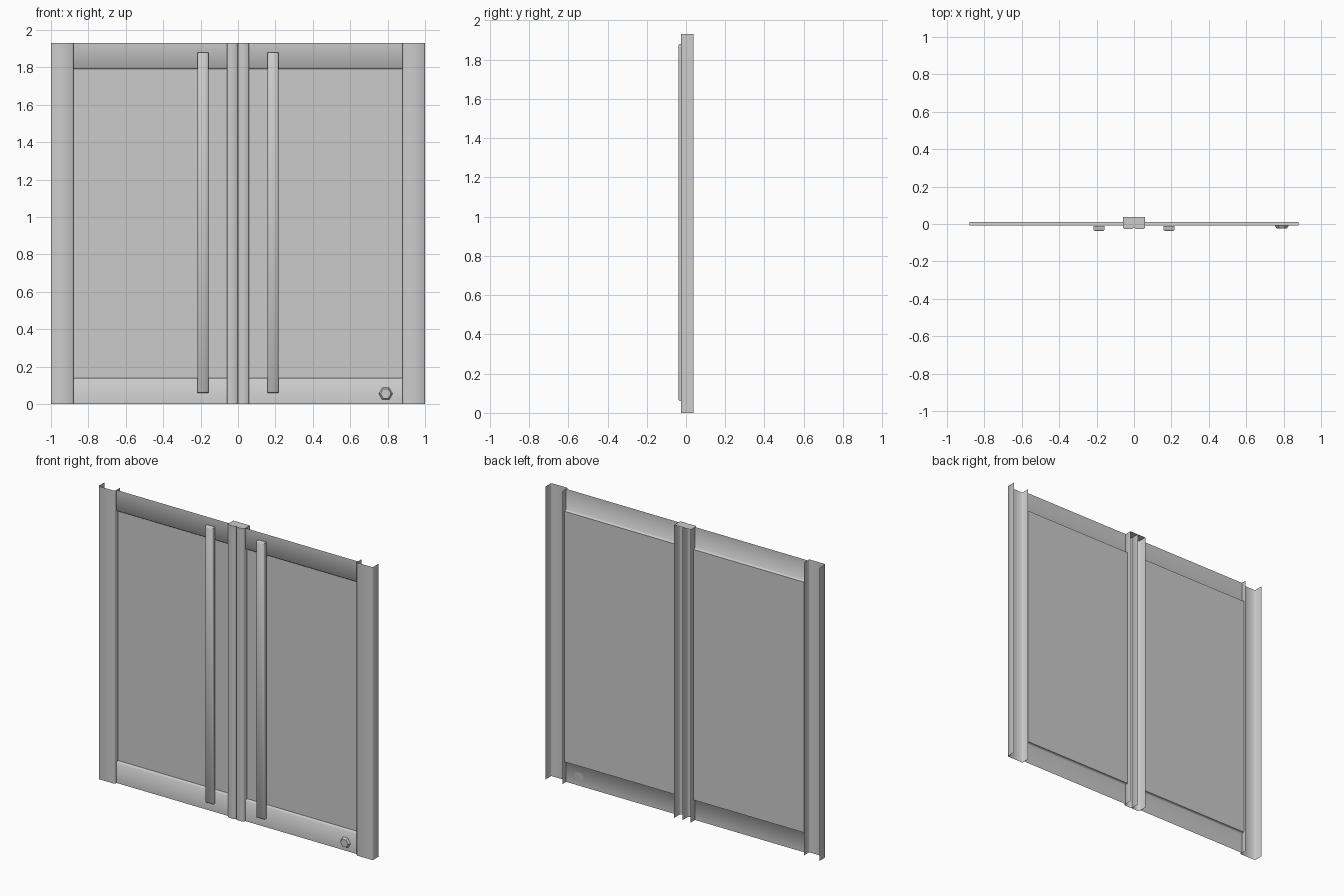
import bpy, bmesh, math
from mathutils import Matrix

if "Cube" in bpy.data.objects:
    bpy.data.objects.remove(bpy.data.objects["Cube"])

H = 1.93                      # door height
FRONT, BACK = -0.026, 0.037   # depth of the posts
SHEET, PANEL = -0.009, 0.010  # depth of the rail face and of the panel

grey = bpy.data.materials.new("grey metal")
grey.diffuse_color = (0.6, 0.6, 0.6, 1)
grey.use_nodes = True
grey.node_tree.nodes["Principled BSDF"].inputs["Base Color"].default_value = grey.diffuse_color


def finish(name, bm, smooth=True):
    me = bpy.data.meshes.new(name)
    bm.to_mesh(me)
    bm.free()
    me.materials.append(grey)
    ob = bpy.data.objects.new(name, me)
    bpy.context.collection.objects.link(ob)
    if smooth:
        bpy.ops.object.select_all(action='DESELECT')
        ob.select_set(True)
        bpy.context.view_layer.objects.active = ob
        bpy.ops.object.shade_smooth_by_angle(angle=math.radians(50))
    return ob


def sweep(name, profile, direction, cap=False):
    """Open sheet: a profile line extruded along a direction."""
    bm = bmesh.new()
    a = [bm.verts.new(p) for p in profile]
    b = [bm.verts.new([c + d for c, d in zip(p, direction)]) for p in profile]
    for i in range(len(a) - 1):
        bm.faces.new((a[i], a[i + 1], b[i + 1], b[i]))
    if cap:
        bm.faces.new(b)
    return finish(name, bm)


def channel(name, x0, x1, back0, back1, c, cap=False):
    """Upright folded channel, open at the back, with chamfered front corners."""
    pts = [(x0, back0), (x0, FRONT + c), (x0 + c, FRONT),
           (x1 - c, FRONT), (x1, FRONT + c), (x1, back1)]
    sweep(name, [(x, y, 0) for x, y in pts], (0, 0, H), cap)


# Outer posts and the pair of meeting posts
channel("left_post", -1, -0.88, BACK, BACK - 0.01, 0.005)
channel("right_post", 0.88, 1, BACK - 0.01, BACK, 0.005)
channel("left_meeting_post", -0.06, 0, BACK, BACK, 0.008, True)
channel("right_meeting_post", 0, 0.06, BACK, BACK, 0.008, True)

for side, x0 in (("left", -0.88), ("right", 0.06)):
    w = 0.82
    # Thin panel behind the rails
    sweep(side + "_panel", [(x0, PANEL, 0.14), (x0 + w, PANEL, 0.14)], (0, 0, 1.65))
    # Rails: front sheet with an edge folded back to the panel
    c = 0.006
    sweep(side + "_bottom_rail",
          [(x0, SHEET, 0), (x0, SHEET, 0.14 - c), (x0, SHEET + c, 0.14), (x0, PANEL, 0.14)],
          (w, 0, 0))
    sweep(side + "_top_rail",
          [(x0, PANEL, 1.79), (x0, SHEET + c, 1.79), (x0, SHEET, 1.79 + c), (x0, SHEET, H)],
          (w, 0, 0))

# Long pull bars with chamfered front edges
for side, s in (("left", -1), ("right", 1)):
    bm = bmesh.new()
    bmesh.ops.create_cube(bm, size=1, matrix=Matrix.Translation((s * 0.187, -0.025, 0.97))
                          @ Matrix.Diagonal((0.058, 0.026, 1.82, 1)))
    edges = [e for e in bm.edges if all(v.co.y < -0.03 for v in e.verts)]
    bmesh.ops.bevel(bm, geom=edges, offset=0.006, segments=1, affect='EDGES')
    finish(side + "_pull_bar", bm)

# Six-sided lock button
bm = bmesh.new()
bmesh.ops.create_cone(bm, cap_ends=True, segments=6, radius1=0.037, radius2=0.028, depth=0.014,
                      matrix=Matrix.Translation((0.79, -0.016, 0.055))
                      @ Matrix.Rotation(math.radians(90), 4, 'X')
                      @ Matrix.Rotation(math.radians(30), 4, 'Z'))
finish("lock_button", bm)
